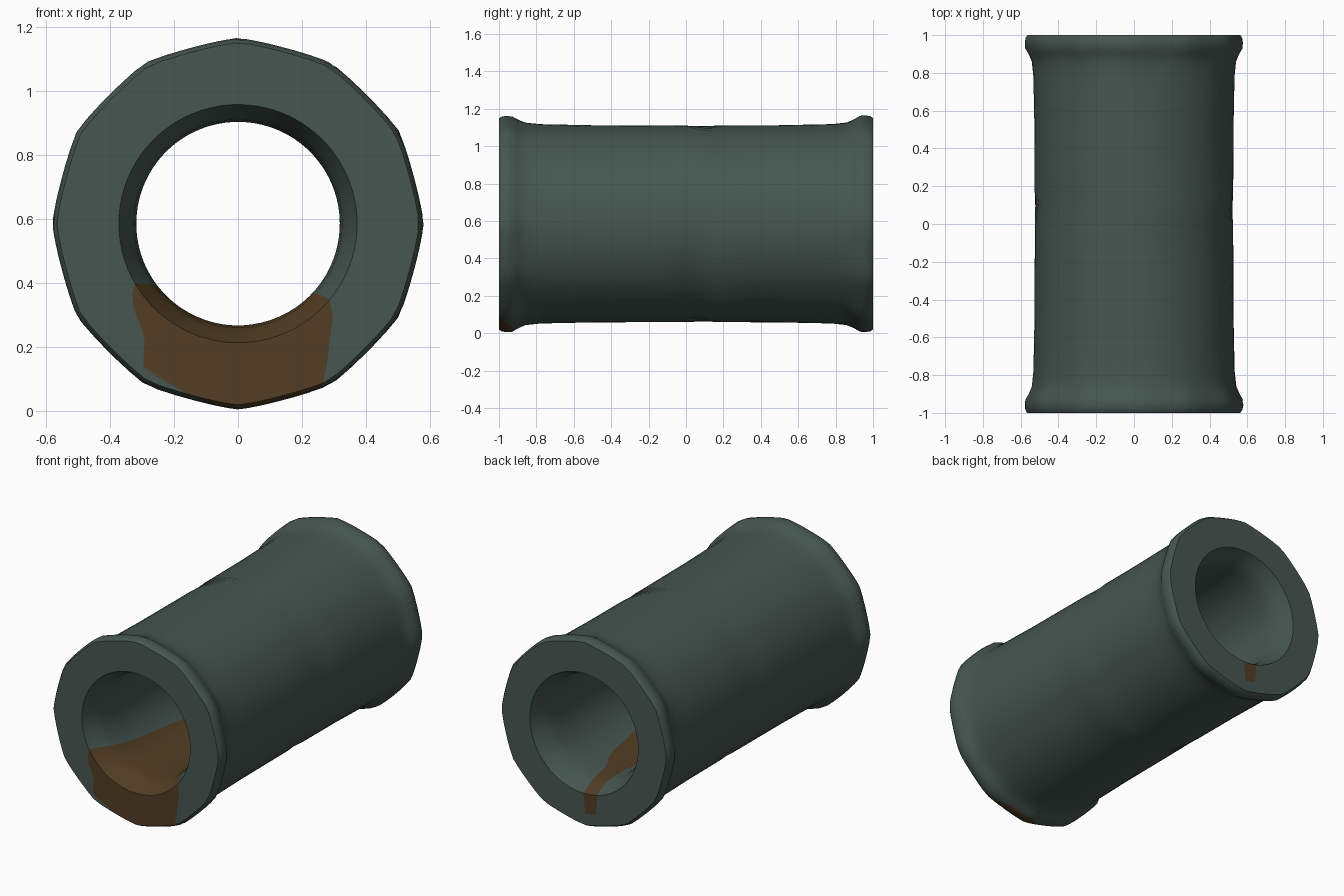
import bpy, bmesh
from math import sin, cos, radians, hypot, ceil

cube = bpy.data.objects.get("Cube")
if cube:
    bpy.data.objects.remove(cube, do_unlink=True)

CENTRE = 0.585
STEP = 0.08
RUST_COLUMNS, PLAIN_COLUMNS = 16, 64


def make_material(name, colour):
    mat = bpy.data.materials.new(name)
    mat.use_nodes = True
    mat.diffuse_color = colour
    bsdf = mat.node_tree.nodes["Principled BSDF"]
    bsdf.inputs["Base Color"].default_value = colour
    bsdf.inputs["Roughness"].default_value = 0.7
    return mat


painted = make_material("grey green paint", (0.061, 0.093, 0.080, 1))
rust = make_material("brown rust", (0.084, 0.048, 0.018, 1))

# Half wall profile (distance from middle, radius): outside, end face, bore
outside = [(0, .525), (.5, .527), (.78, .533), (.86, .542), (.9, .56),
           (.93, .578), (.96, .58), (.985, .576), (1, .566)]
bore = [(1, .372), (.975, .362), (.93, .342), (.88, .325), (.8, .318), (0, .318)]
half = outside + bore
corners = [(-y, r) for y, r in half] + [(y, r) for y, r in reversed(half[:-1])]

# Split long stretches and measure the distance along the wall
path, travelled = [], 0
for (y0, r0), (y1, r1) in zip(corners, corners[1:]):
    length = hypot(y1 - y0, r1 - r0)
    if (y0, r0) == (-1, .372):
        mouth = travelled
    parts = ceil(length / STEP) if abs(y0) > .7 or r0 < .4 else 3
    if y0 == y1:
        parts = 8
    for i in range(parts):
        f = i / parts
        path.append((y0 + (y1 - y0) * f, r0 + (r1 - r0) * f, travelled + length * f))
    travelled += length

# Rust edges: distance from front mouth, then degrees from the bottom on each side
rust_edges = [(-.28, 0, 14), (-.25, 3, 20), (-.2, 12, 28), (-.17, 33, 30),
              (-.1, 38, 37), (-.07, 43, 41), (-.04, 54, 46), (0, 60, 50),
              (.05, 58, 50), (.25, 48, 44), (.75, 39, 36), (1.3, 32, 26),
              (1.62, 21, 18), (1.75, 17, 5), (2.05, 13, 0), (2.14, 9, -1)]
RUST_START, RUST_END = rust_edges[0][0], rust_edges[-1][0]


def edges_at(d):
    d = min(max(d, RUST_START), RUST_END)
    for (d0, a0, b0), (d1, a1, b1) in zip(rust_edges, rust_edges[1:]):
        if d <= d1:
            f = (d - d0) / (d1 - d0)
            return a0 + (a1 - a0) * f, b0 + (b1 - b0) * f
    return rust_edges[-1][1:]


def ring_angles(d):
    """Columns follow the rust edges, so the stain has a clean outline."""
    left, right = edges_at(d)
    span = left + right
    return ([-left + span * i / RUST_COLUMNS for i in range(RUST_COLUMNS)]
            + [right + (360 - span) * i / PLAIN_COLUMNS for i in range(PLAIN_COLUMNS)])


# Pipe wall with flared, slightly faceted rims
bm = bmesh.new()
rings = []
for y, r, along in path:
    rim = min(max((r - .53) / .03, 0), 1)
    ring = []
    for degrees in ring_angles(along - mouth):
        a = radians(degrees)
        radius = r * (1 - .02 * rim * abs(sin(6 * a)))
        ring.append(bm.verts.new((radius * sin(a), y, CENTRE - radius * cos(a))))
    rings.append(ring)

columns = RUST_COLUMNS + PLAIN_COLUMNS
for k, ring in enumerate(rings):
    following = rings[(k + 1) % len(rings)]
    end = path[k + 1][2] if k + 1 < len(path) else travelled
    middle = (path[k][2] + end) / 2 - mouth
    for c in range(columns):
        n = (c + 1) % columns
        face = bm.faces.new((ring[c], ring[n], following[n], following[c]))
        if c < RUST_COLUMNS and RUST_START < middle < RUST_END:
            face.material_index = 1
bmesh.ops.recalc_face_normals(bm, faces=bm.faces)

mesh = bpy.data.meshes.new("flanged_pipe")
bm.to_mesh(mesh)
bm.free()
mesh.materials.append(painted)
mesh.materials.append(rust)
pipe = bpy.data.objects.new("flanged_pipe", mesh)
bpy.context.collection.objects.link(pipe)
bpy.ops.object.select_all(action='DESELECT')
pipe.select_set(True)
bpy.context.view_layer.objects.active = pipe
bpy.ops.object.shade_smooth_by_angle(angle=radians(50))
